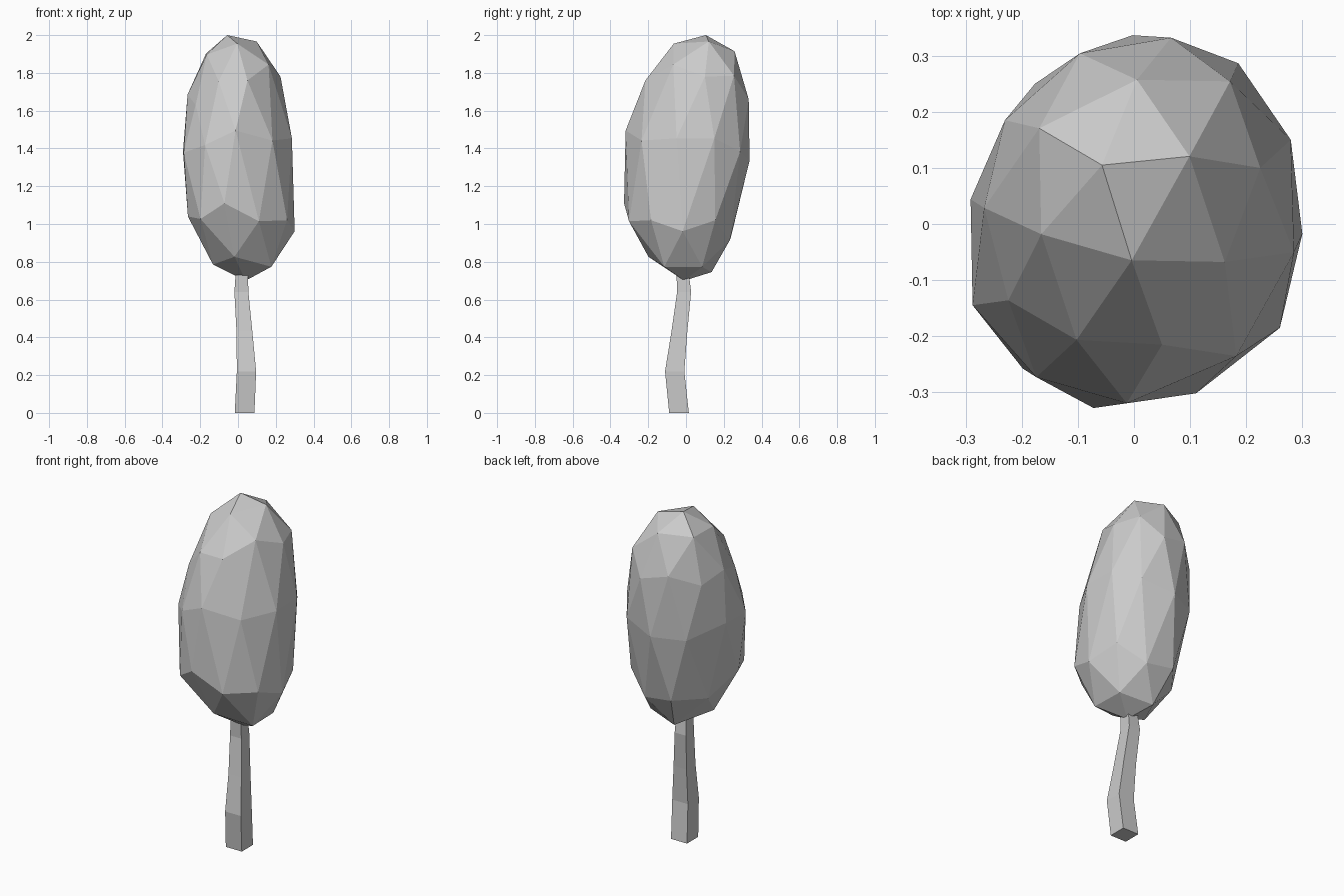
import bpy, bmesh
from mathutils import Vector

if "Cube" in bpy.data.objects:
    bpy.data.objects.remove(bpy.data.objects["Cube"])


def finish(bm, name):
    bmesh.ops.recalc_face_normals(bm, faces=bm.faces)
    mesh = bpy.data.meshes.new(name)
    bm.to_mesh(mesh)
    bm.free()
    obj = bpy.data.objects.new(name, mesh)
    bpy.context.collection.objects.link(obj)
    return obj


# Crown: stretched, irregular icosphere grown from 12 corners (relative to its centre)
centre = Vector((0, 0, 1.35))
upper = [(-0.057, 0.105, 0.65), (0.05, -0.215, 0.41), (0.225, 0.10, 0.43),
         (0.066, 0.332, 0.31), (-0.23, 0.185, 0.29), (-0.224, -0.136, 0.28)]
lower = [(0.04, -0.01, -0.65), (-0.07, 0.24, -0.41), (-0.265, -0.11, -0.31),
         (-0.072, -0.328, -0.24), (0.26, -0.185, -0.33), (0.25, 0.155, -0.33)]
corners = [Vector(c) for c in upper + lower]
bm = bmesh.new()
for c in corners:
    bm.verts.new(c)
bmesh.ops.convex_hull(bm, input=bm.verts[:])
bmesh.ops.subdivide_edges(bm, edges=bm.edges[:], cuts=1, use_grid_fill=True)
for v in bm.verts:
    if min((v.co - c).length for c in corners) > 0.01:   # edge midpoints bulge out
        v.co *= 2 / 1.7
        if abs(v.co.z) < 0.15:                           # waist points sit higher
            v.co.z += 0.045
        elif abs(v.co.z) > 0.58:                         # flatten the ends a little
            v.co.z *= 0.97
bmesh.ops.triangulate(bm, faces=bm.faces[:])
bmesh.ops.translate(bm, verts=bm.verts[:], vec=centre)
finish(bm, "crown")

# Trunk: bent, tapering square post (z, centre x, centre y, half width)
sections = [(0, 0.035, -0.037, 0.052), (0.22, 0.045, -0.06, 0.051),
            (0.43, 0.034, -0.035, 0.042), (0.64, 0.018, -0.010, 0.037),
            (0.73, 0.020, -0.017, 0.033)]
bm = bmesh.new()
rings = [[bm.verts.new((x + sx * h, y + sy * h, z))
          for sx, sy in ((-1, -1), (1, -1), (1, 1), (-1, 1))]
         for z, x, y, h in sections]
for a, b in zip(rings, rings[1:]):
    for i in range(4):
        j = (i + 1) % 4
        bm.faces.new((a[i], a[j], b[j], b[i]))
bm.faces.new(rings[0][::-1])
bm.faces.new(rings[-1])
finish(bm, "trunk")
